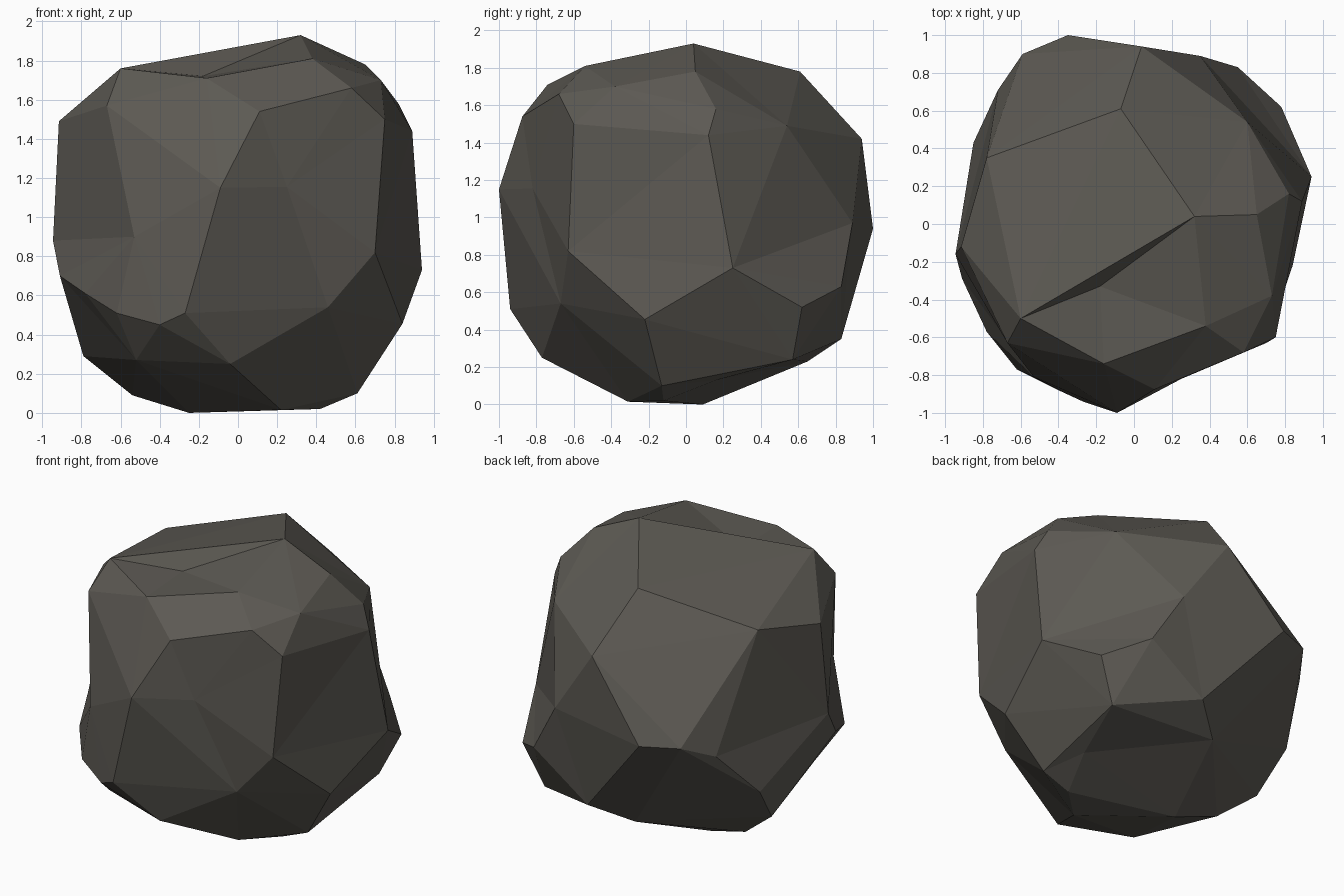
import bpy, bmesh
from mathutils import Vector

if "Cube" in bpy.data.objects:
    bpy.data.objects.remove(bpy.data.objects["Cube"])

# Main corners of the boulder, read from the front, right and top views
CORNERS = [
    # crown
    (.32, .04, 1.93), (.38, -.54, 1.81), (-.07, .61, 1.78), (-.78, .35, 1.59),
    (-.60, -.50, 1.76), (-.16, -.74, 1.71), (.11, -.875, 1.54), (.58, -.68, 1.66),
    (.75, -.60, 1.50), (.73, -.38, 1.70), (.65, .05, 1.78), (.82, .16, 1.58),
    (.89, .12, 1.44), (.60, .54, 1.49), (.04, .94, 1.42), (-.915, -.12, 1.49),
    (-.67, -.63, 1.57),
    # waist
    (.94, .25, .73), (.84, -.22, .455), (.70, -.63, .82), (.46, -.67, .54),
    (-.27, -.94, .51), (-.09, -1.0, 1.15), (.25, -.82, 1.155), (-.62, -.77, .51),
    (-.78, -.57, .61), (-.91, -.29, .70), (-.945, -.16, .88), (-.53, -.81, .90),
    (.35, .89, .97), (-.35, 1.0, .94), (-.59, .90, .95), (-.72, .71, .86),
    (-.85, .43, .55), (.78, .62, .52), (.55, .83, .63),
    # underside
    (-.04, -.77, .25), (-.52, -.62, .27), (-.79, .22, .29), (-.54, .14, .09),
    (.61, -.13, .10), (.42, -.12, .02), (.22, -.31, .015), (-.25, .09, 0),
    (.65, .57, .24), (.15, .83, .35), (-.08, .65, .23),
    # dents in the crown, lower front and lower right
    (-.18, -.33, 1.72), (-.40, -.88, .45), (.53, .16, .13),
]
CENTRE = Vector((0, 0, .97))

# Creases running between two corners across a hollow
CREASES = [(17, 35), (17, 29), (28, 26), (28, 27), (32, 27)]

# Skin the corners on a rounded copy, then pull them back so dents survive
bm = bmesh.new()
verts = []
for c in CORNERS:
    d = Vector(c) - CENTRE
    verts.append(bm.verts.new(d.normalized() * d.length ** .4))
bmesh.ops.convex_hull(bm, input=list(bm.verts))
for v, c in zip(verts, CORNERS):
    v.co = c


def crease(a, b):
    """Turn the edge that separates corners a and b so it joins them."""
    want = {verts[a], verts[b]}
    for e in bm.edges:
        if len(e.link_faces) == 2:
            tips = {v for f in e.link_faces for v in f.verts} - set(e.verts)
            if tips == want:
                bmesh.utils.edge_rotate(e, True)
                return


for a, b in CREASES:
    crease(a, b)
bmesh.ops.delete(bm, geom=[v for v in bm.verts if not v.link_faces], context='VERTS')
bmesh.ops.recalc_face_normals(bm, faces=list(bm.faces))

mesh = bpy.data.meshes.new("boulder")
bm.to_mesh(mesh)
bm.free()

# One dark stone colour, flat facets
stone = bpy.data.materials.new("dark warm grey stone")
stone.diffuse_color = (.108, .101, .087, 1)
stone.use_nodes = True
stone.node_tree.nodes["Principled BSDF"].inputs["Base Color"].default_value = stone.diffuse_color
mesh.materials.append(stone)
boulder = bpy.data.objects.new("boulder", mesh)
bpy.context.collection.objects.link(boulder)
